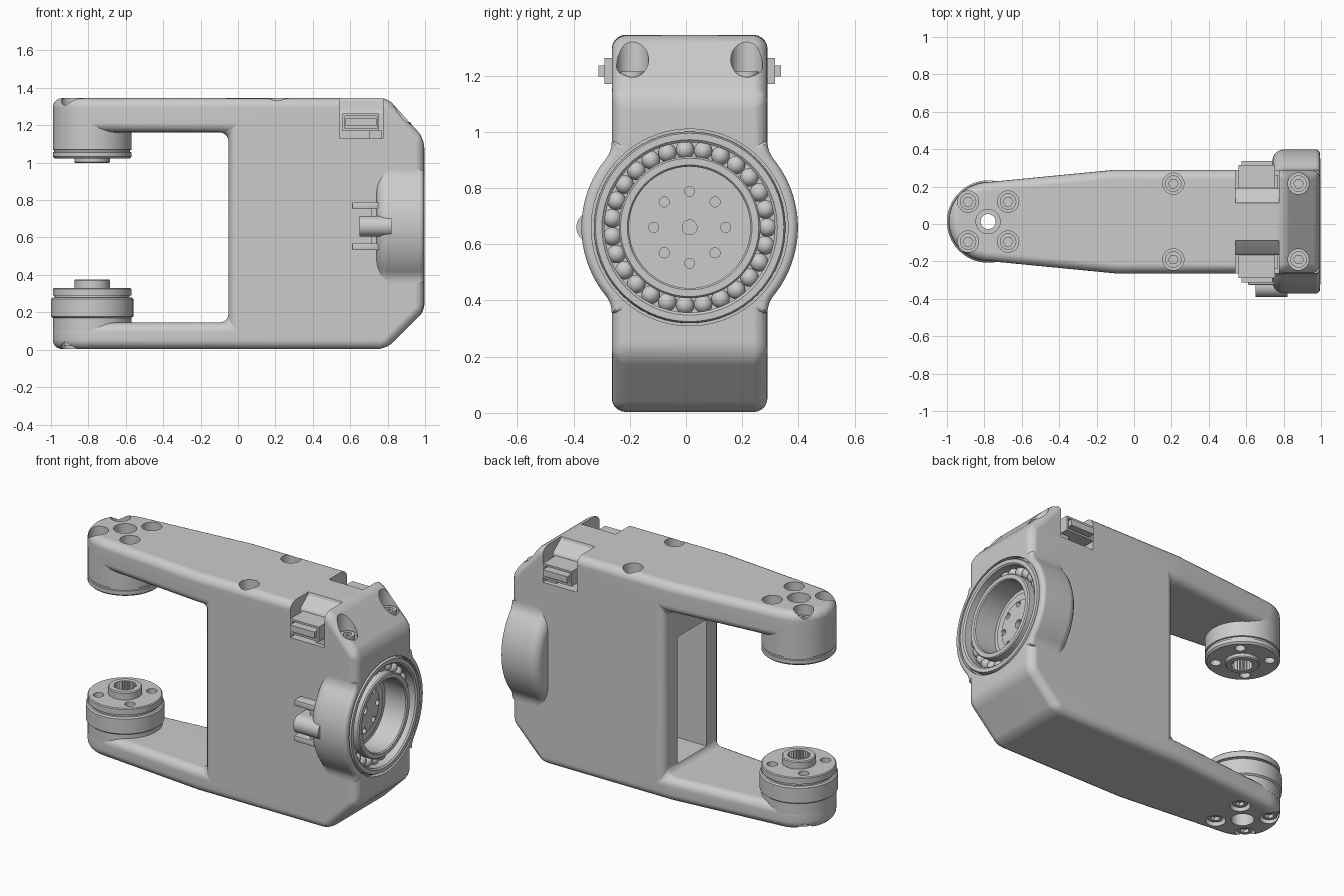
import bpy, bmesh
from math import pi, sin, cos, radians, atan2
from mathutils import Vector

if "Cube" in bpy.data.objects:
    bpy.data.objects.remove(bpy.data.objects["Cube"])

CY, BZ, AX = 0.013, 0.66, -0.78      # mid-plane y, bearing z, arm pivot x


def place(axis, u, v, h):
    return {'x': (h, u, v), 'y': (u, h, v), 'z': (u, v, h)}[axis]


def finish(name, bm):
    bmesh.ops.recalc_face_normals(bm, faces=bm.faces)
    me = bpy.data.meshes.new(name)
    bm.to_mesh(me)
    bm.free()
    ob = bpy.data.objects.new(name, me)
    bpy.context.collection.objects.link(ob)
    return ob


def prism_bm(pts, a, b, axis):
    bm = bmesh.new()
    lo, hi = ([bm.verts.new(place(axis, u, v, h)) for u, v in pts] for h in (a, b))
    bm.faces.new(lo)
    bm.faces.new(hi)
    n = len(pts)
    for i in range(n):
        bm.faces.new((lo[i], lo[(i + 1) % n], hi[(i + 1) % n], hi[i]))
    bmesh.ops.recalc_face_normals(bm, faces=bm.faces)
    return bm


def prism(name, pts, a, b, axis='z'):
    return finish(name, prism_bm(pts, a, b, axis))


def circle(u, v, r, n=32, r2=None):
    return [(u + (r2 if r2 and i % 2 else r) * cos(2 * pi * i / n),
             v + (r2 if r2 and i % 2 else r) * sin(2 * pi * i / n)) for i in range(n)]


def box(name, x, y, z, bevel=0):
    bm = prism_bm([(x[0], y[0]), (x[1], y[0]), (x[1], y[1]), (x[0], y[1])], z[0], z[1], 'z')
    if bevel:
        bmesh.ops.bevel(bm, geom=bm.edges[:], offset=bevel, segments=2, profile=0.5, affect='EDGES')
    return finish(name, bm)


def lathe(name, prof, axis, cu, cv, n=64):
    # closed (radius, height) profile swept round an axis
    bm = bmesh.new()
    rings = [[bm.verts.new(place(axis, cu + r * cos(2 * pi * i / n), cv + r * sin(2 * pi * i / n), h))
              for r, h in prof] for i in range(n)]
    m = len(prof)
    for i in range(n):
        p, q = rings[i], rings[(i + 1) % n]
        for j in range(m):
            k = (j + 1) % m
            bm.faces.new((p[j], p[k], q[k], q[j]))
    return finish(name, bm)


def cut(ob, cutters):
    # join the separate cutters and subtract them in one exact boolean
    bm = bmesh.new()
    for c in cutters:
        bm.from_mesh(c.data)
        bpy.data.objects.remove(c)
    tool = finish("cutter", bm)
    mod = ob.modifiers.new("cut", 'BOOLEAN')
    mod.operation, mod.solver, mod.object = 'DIFFERENCE', 'EXACT', tool
    dg = bpy.context.evaluated_depsgraph_get()
    me = bpy.data.meshes.new_from_object(ob.evaluated_get(dg))
    ob.modifiers.clear()
    ob.data = me
    bpy.data.objects.remove(tool)


def mirror_y(y0, y1, side):
    return sorted((CY + side * y0, CY + side * y1))


# body: tapered plan with a round end, chamfered nose, C-shaped gap, rounded edges
H, R, T0 = 0.277, 0.21, radians(95.6)
arc = [(AX + R * cos(T0 + (2 * pi - 2 * T0) * i / 32),
        CY + R * sin(T0 + (2 * pi - 2 * T0) * i / 32)) for i in range(33)]
plan = arc + [(-0.1, CY - H), (0.996, CY - H), (0.996, CY + H), (-0.1, CY + H)]
bm = prism_bm(plan, 0.003, 1.345, 'z')
for co, no in (((0.8, 0, 1.345), (0.22, 0, 0.2)), ((0.79, 0, 0), (1, 0, -1))):
    g = bm.verts[:] + bm.edges[:] + bm.faces[:]
    res = bmesh.ops.bisect_plane(bm, geom=g, plane_co=co, plane_no=Vector(no).normalized(), clear_outer=True)
    bmesh.ops.edgeloop_fill(bm, edges=[e for e in res['geom_cut'] if isinstance(e, bmesh.types.BMEdge)])
body = finish("fork_body", bm)
cut(body, [box("gap", (-1.3, -0.05), (-1, 1), (0.145, 1.162))])
bm = bmesh.new()
bm.from_mesh(body.data)
bmesh.ops.bevel(bm, geom=[e for e in bm.edges if len(e.link_faces) == 2 and e.calc_face_angle(0) > 0.5],
                offset=0.05, segments=5, profile=0.5, affect='EDGES')
bmesh.ops.remove_doubles(bm, verts=bm.verts, dist=1e-4)
bmesh.ops.triangulate(bm, faces=bm.faces)
bmesh.ops.recalc_face_normals(bm, faces=bm.faces)
bm.to_mesh(body.data)
bm.free()

# bearing housing: round bulge blended into the body sides, soft back edge
RB, RF = 0.385, 0.1
fu = H + RF
fv = ((RB + RF) ** 2 - fu ** 2) ** 0.5
a = atan2(fv, fu)
half = [(RB * cos(-a + 2 * a * i / 24), RB * sin(-a + 2 * a * i / 24)) for i in range(25)]
top = [(fu + RF * cos(pi + a - a * i / 6), fv + RF * sin(pi + a - a * i / 6)) for i in range(1, 7)]
right = [(u, -v) for u, v in reversed(top)] + half + top
outline = right + [(-u, -v) for u, v in right]
bm = prism_bm([(CY + u, BZ + v) for u, v in outline], 0.74, 0.9955, 'x')
for x, w in ((0.74, 0.06), (0.9955, 0.025)):
    bmesh.ops.bevel(bm, geom=[e for e in bm.edges if all(abs(v.co.x - x) < 1e-4 for v in e.verts)],
                    offset=w, segments=5, profile=0.5, affect='EDGES')
housing = finish("bearing_housing", bm)


def bore():
    return prism("bore", circle(CY, BZ, 0.35, 72), 0.765, 1.2, 'x')


cut(housing, [bore()])

# body openings: bearing bore, rear window, pivot holes, sloped connector notches
openings = [bore(), box("window", (-0.2, 0.5), (CY - 0.14, CY + 0.14), (0.18, 0.96)),
            prism("pivot_top", circle(AX, CY, 0.065), 1.0, 1.5),
            prism("pivot_bottom", circle(AX, CY, 0.065), -0.1, 0.3)]
notch = [(0.09, 1.375), (0.105, 1.33), (0.17, 1.28), (0.18, 1.26), (0.18, 1.13), (0.5, 1.13), (0.5, 1.375)]
for s in (-1, 1):
    openings.append(prism("notch", [(CY + s * y, z) for y, z in notch], 0.542, 0.775, 'x'))

# screw pockets and socket-head screws
screws = [(AX + i * 0.107, CY + j * 0.107, z, d) for i in (-1, 1) for j in (-1, 1)
          for z, d in ((1.262, 1), (0.045, -1))]
screws += [(x, CY + j * 0.203, z, 1) for x, z in ((0.21, 1.24), (0.88, 1.19)) for j in (-1, 1)]
for x, y, z, d in screws:
    openings.append(prism("pocket", circle(x, y, 0.057), z, z + d * 0.3))
    head = prism("screw_head", circle(x, y, 0.044, 24), z - d * 0.01, z + d * 0.025)
    cut(head, [prism("hex", circle(x, y, 0.026, 6), z + d * 0.005, z + d * 0.1)])
cut(body, openings)

# pivot hubs on the two arms, with bolt holes and a splined socket
lower = lathe("lower_hub", [(.04, .1), (.21, .1), (.21, .17), (.22, .178), (.22, .27), (.212, .278), (.2, .278),
                            (.2, .29), (.21, .29), (.21, .325), (.205, .33), (.095, .33), (.095, .37),
                            (.09, .376), (.04, .376)], 'z', AX, CY)
upper = lathe("upper_hub", [(.04, 1.25), (.04, .998), (.09, .998), (.095, 1.004), (.095, 1.022), (.2, 1.022),
                            (.21, 1.032), (.21, 1.055), (.203, 1.057), (.203, 1.067), (.21, 1.069), (.21, 1.25)],
              'z', AX, CY)
for ob, z, d in ((lower, 0.33, 1), (upper, 1.022, -1)):
    cut(ob, [prism("spline", circle(AX, CY, 0.066, 48, 0.056), z - d * 0.06, z + d * 0.2)] +
            [prism("bolt", circle(AX + i * 0.107, CY + j * 0.107, 0.03, 24), z - d * 0.05, z + d * 0.2)
             for i in (-1, 1) for j in (-1, 1)])

# bearing: outer race, inner race with straight bore, recessed balls
lathe("outer_race", [(.341, .75), (.341, .985), (.335, .998), (.312, .998), (.303, .99), (.303, .75)],
      'x', CY, BZ, 72)
lathe("race_backing", [(.352, .75), (.352, .965), (.335, .965), (.335, .75)], 'x', CY, BZ, 72)
lathe("inner_race", [(.304, .75), (.304, .9), (.252, .9), (.252, .985), (.246, .992), (.222, .992),
                     (.216, .985), (.216, .75)], 'x', CY, BZ, 72)
bm = bmesh.new()
for i in range(27):
    t = 2 * pi * i / 27
    g = bmesh.ops.create_uvsphere(bm, u_segments=20, v_segments=12, radius=0.033)
    bmesh.ops.translate(bm, verts=g['verts'], vec=(0.925, CY + 0.277 * cos(t), BZ + 0.277 * sin(t)))
finish("bearing_balls", bm)

# drive plate at the bottom of the bore
plate = lathe("drive_plate", [(.026, .77), (.22, .77), (.22, .845), (.19, .845), (.19, .85), (.145, .85),
                              (.145, .855), (.026, .855)], 'x', CY, BZ)
cut(plate, [prism("hole", circle(CY + 0.128 * cos(i * pi / 4), BZ + 0.128 * sin(i * pi / 4), 0.018, 16),
                  0.82, 0.9, 'x') for i in range(8)])

# cable connectors in the side notches
for s, side in ((-1, "front"), (1, "back")):
    shell = box(side + "_connector", (0.56, 0.755), mirror_y(0.15, 0.303, s), (1.17, 1.262))
    cut(shell, [box("socket", (0.572, 0.743), mirror_y(0.27, 0.4, s), (1.182, 1.25))])
    box(side + "_connector_plug", (0.575, 0.74), mirror_y(0.2, 0.325, s), (1.197, 1.235))
    box(side + "_connector_base", (0.7, 0.77), mirror_y(0.15, 0.25, s), (1.12, 1.172))

# cable clip on the front
prism("clip_barrel", circle(-0.335, BZ, 0.055), 0.65, 0.82, 'x')
box("clip_stem", (0.65, 0.82), (-0.335, -0.2), (BZ - 0.055, BZ + 0.055))
box("clip_plate", (0.71, 0.8), (-0.31, -0.2), (0.54, 0.78))
for z in (0.533, 0.752):
    box("clip_tab", (0.61, 0.76), (-0.325, -0.2), (z, z + 0.035), 0.004)

# smooth shading with crisp edges
bpy.ops.object.select_all(action='SELECT')
bpy.context.view_layer.objects.active = body
bpy.ops.object.shade_smooth_by_angle(angle=radians(32))
for ob in (body, housing):
    ob.modifiers.new("normals", 'WEIGHTED_NORMAL').keep_sharp = True
